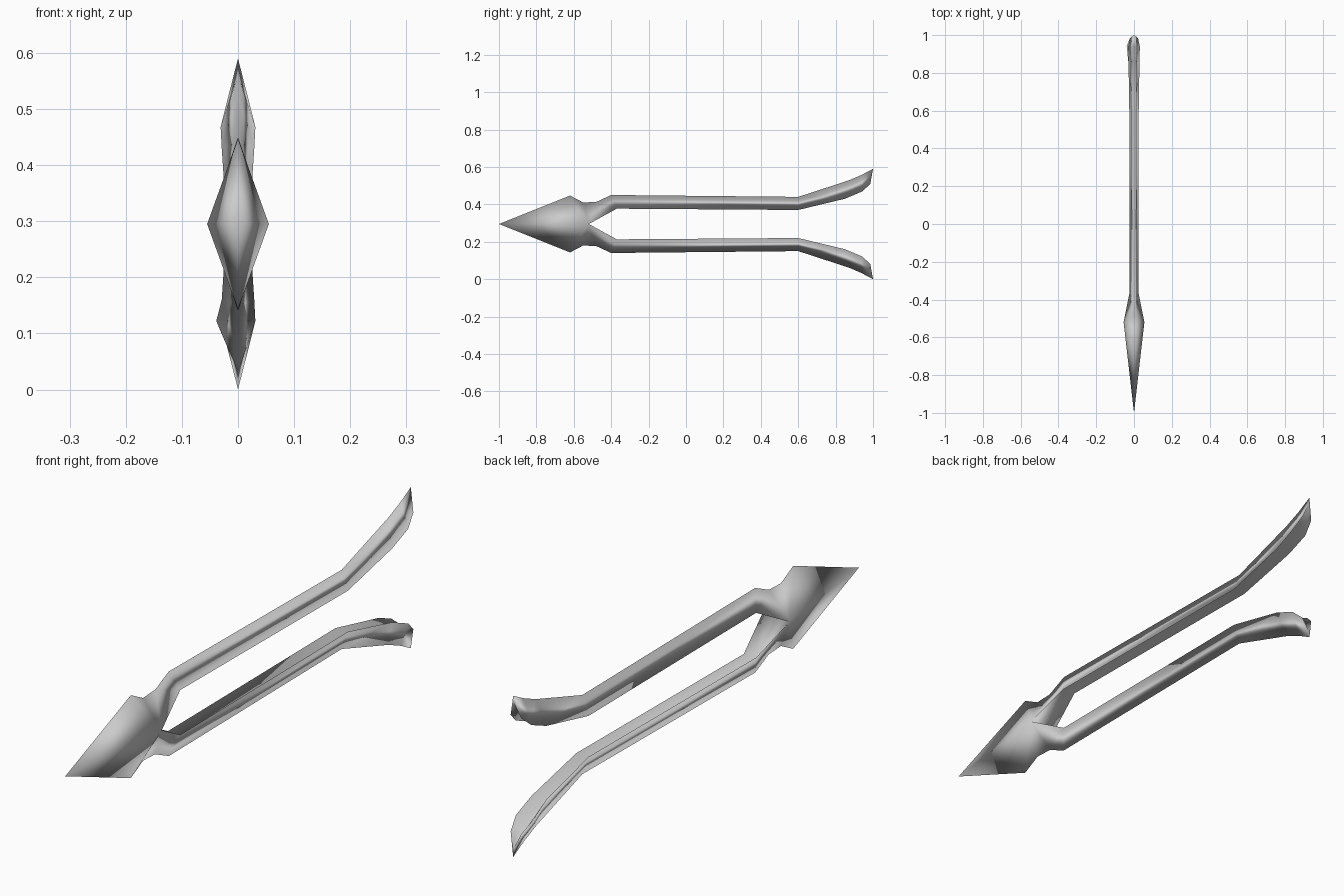
import bpy, bmesh
from mathutils import Vector

if "Cube" in bpy.data.objects:
    bpy.data.objects.remove(bpy.data.objects["Cube"])

MID = 0.295      # height of the symmetry plane between the prongs
GROOVE = 0.62    # how far the inner groove cuts towards the outer ridge
NECK = 4         # first station that lies on a free prong

# Upper half, tip to tail: ridge y, ridge z, edge y, edge z, half width
SIDE = (-0.52, MID, 0.055)
stations = [
    (-1.0, MID, -1.0, MID, 0.0),
    (-0.62, 0.447, *SIDE),
    (-0.55, 0.41, *SIDE),
    (-0.48, 0.413, *SIDE),
    (-0.40, 0.45, -0.37, 0.377, 0.025),
    (0.60, 0.44, 0.60, 0.37, 0.025),
    (0.87, 0.528, 0.85, 0.43, 0.029),
    (0.94, 0.558, 0.94, 0.468, 0.031),
    (1.0, 0.59, 0.985, 0.508, 0.021),
]

steel = bpy.data.materials.new("steel_grey")
steel.use_nodes = True
colour = (0.6, 0.6, 0.6, 1)
steel.diffuse_color = colour
steel.node_tree.nodes["Principled BSDF"].inputs["Base Color"].default_value = colour

bm = bmesh.new()


def face(*points):
    """Add a face, skipping points that coincide."""
    unique = []
    for p in points:
        if all((p - q).length > 1e-5 for q in unique):
            unique.append(p)
    if len(unique) > 2:
        bm.faces.new([bm.verts.new(p) for p in unique])


def add_half(up, flare):
    """One half of the head with its grooved prong; up is 1 or -1."""
    def place(x, y, z):
        return Vector((x, y, MID + up * (z - MID)))

    ridge, left, right, groove = [], [], [], []
    for i, (ry, rz, ey, ez, w) in enumerate(stations):
        ridge.append(place(0, ry, rz))
        left.append(place(-w * (flare if i == len(stations) - 2 else 1), ey, ez))
        right.append(place(w, ey, ez))
        if i < NECK:
            groove.append(place(0, -0.545, MID))
        else:
            groove.append(place(0, ey, ez).lerp(ridge[i], GROOVE))
    for i in range(len(stations) - 1):
        for edge in (left, right):
            face(ridge[i], ridge[i + 1], edge[i + 1], edge[i])
            if i >= NECK - 1:
                face(edge[i], edge[i + 1], groove[i + 1], groove[i])
    # Tail end of the prong
    for edge in (left, right):
        face(ridge[-1], edge[-1], groove[-1])


add_half(1, 1.0)
add_half(-1, 1.25)
bmesh.ops.remove_doubles(bm, verts=bm.verts, dist=1e-4)
bmesh.ops.recalc_face_normals(bm, faces=bm.faces)
for f in bm.faces:
    f.smooth = True

mesh = bpy.data.meshes.new("forked_spearhead")
bm.to_mesh(mesh)
bm.free()
mesh.materials.append(steel)
spearhead = bpy.data.objects.new("forked_spearhead", mesh)
bpy.context.collection.objects.link(spearhead)
